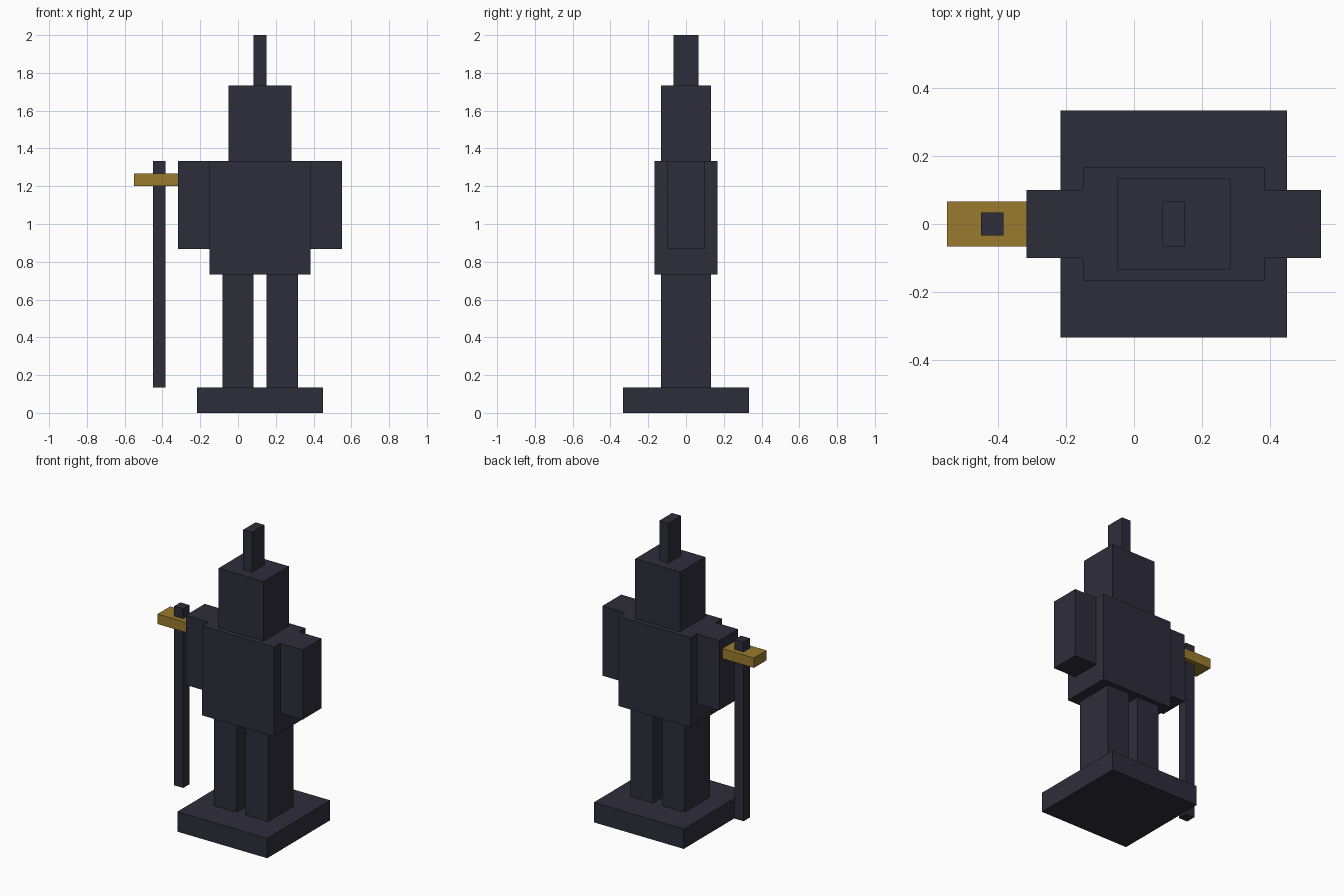
import bpy

if "Cube" in bpy.data.objects:
    bpy.data.objects.remove(bpy.data.objects["Cube"])

U = 1 / 15      # block unit
CX = 0.1167     # body centre line


def material(name, color):
    m = bpy.data.materials.new(name)
    m.diffuse_color = (*color, 1)
    m.use_nodes = True
    m.node_tree.nodes["Principled BSDF"].inputs["Base Color"].default_value = m.diffuse_color
    return m


dark = material("dark_slate", (0.027, 0.026, 0.043))
gold = material("old_gold", (0.323, 0.195, 0.027))


def block(name, x, z0, size, mat=dark):
    """Box centred on (CX + x, 0) with its underside at z0, in block units."""
    sx, sy, sz = (s * U for s in size)
    bpy.ops.mesh.primitive_cube_add(size=1, location=(CX + x * U, 0, z0 * U + sz / 2))
    ob = bpy.context.object
    ob.name = name
    ob.scale = (sx, sy, sz)
    bpy.ops.object.transform_apply(location=False, rotation=False, scale=True)
    ob.data.materials.append(mat)
    return ob


# Plinth and body
block("base", 0, 0, (10, 10, 2))
block("torso", 0, 11, (8, 5, 9))
block("head", 0, 20, (5, 4, 6))
block("crest", 0, 26, (1, 2, 4))

# Paired limbs
for side, s in (("left", 1), ("right", -1)):
    block(side + "_leg", s * 1.75, 2, (2.5, 4, 9))
    block(side + "_arm", s * 5.25, 13, (2.5, 3, 7))

# Sword held point down beside the right arm
block("sword_blade", -8, 2, (1, 1, 18))
block("sword_guard", -8, 18, (4, 2, 1), gold)
